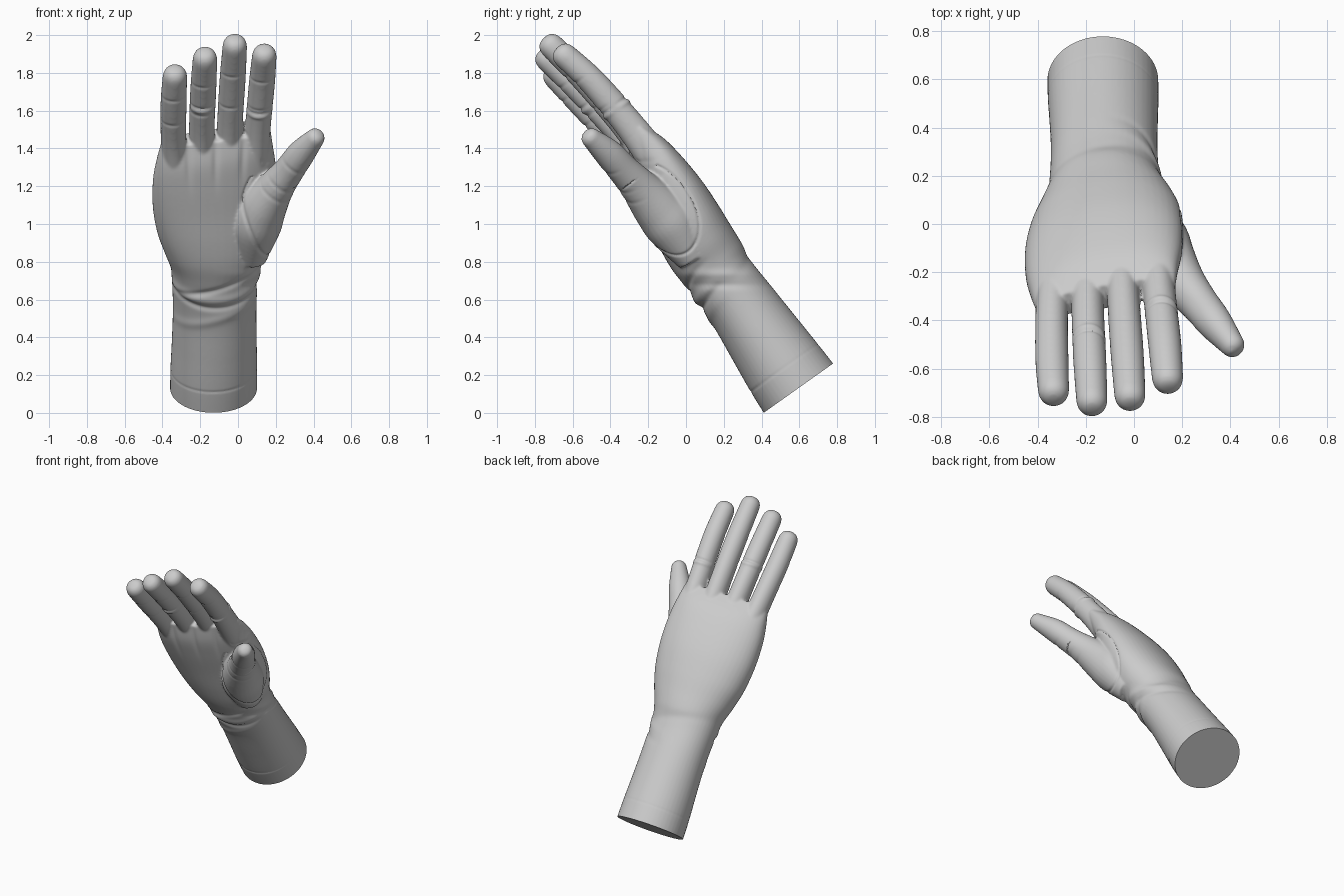
import bpy, bmesh, math
from mathutils import Vector, Matrix

if "Cube" in bpy.data.objects:
    bpy.data.objects.remove(bpy.data.objects["Cube"])

# Built upright (x = across, y = back of hand, z = along the arm), then tilted into place.


def spline(rows, steps=6):
    """Catmull-Rom through rows of numbers."""
    out = []
    n = len(rows)
    for i in range(n - 1):
        p = [rows[max(0, min(n - 1, i + k))] for k in (-1, 0, 1, 2)]
        for j in range(steps):
            u = j / steps
            out.append([0.5 * (2 * b + (c - a) * u + (2 * a - 5 * b + 4 * c - d) * u * u
                               + (3 * b - a - 3 * c + d) * u ** 3) for a, b, c, d in zip(*p)])
    return out + [list(rows[-1])]


def skin(bm, rings):
    """Close a list of coordinate rings into a solid."""
    vs = [[bm.verts.new(p) for p in r] for r in rings]
    n = len(vs[0])
    for a, b in zip(vs, vs[1:]):
        for i in range(n):
            j = (i + 1) % n
            bm.faces.new((a[i], a[j], b[j], b[i]))
    bm.faces.new(vs[0][::-1])
    bm.faces.new(vs[-1])


def palm(bm, rows, n=48):
    """rows: s, left, right, palm side, back side, tilt, squareness"""
    rings = []
    for s, l, r, p, d, k, e in spline(rows):
        ring = []
        for i in range(n):
            a = 2 * math.pi * i / n
            c, q = math.cos(a), math.sin(a)
            x = math.copysign(abs(c) ** (2 / e), c) * (r - l) / 2
            y = math.copysign(abs(q) ** (2 / e), q) * (d - p) / 2
            ring.append((x + (l + r) / 2, y + (d + p) / 2 + k * x, s))
        rings.append(ring)
    skin(bm, rings)


def digit(bm, rows, n=28):
    """rows: x, y, z, radius, depth ratio; blunt rounded tip"""
    pts = spline(rows)
    cen = [Vector(p[:3]) for p in pts]
    rad = [p[3] for p in pts]
    deep = [p[4] for p in pts] + [pts[-1][4]] * 5
    d = (cen[-1] - cen[-2]).normalized()
    tip, r = cen[-1], rad[-1]
    for deg in (20, 40, 60, 75, 86):
        a = math.radians(deg)
        cen.append(tip + d * r * math.sin(a))
        rad.append(r * math.cos(a) ** 0.7)
    rings = []
    for i, c in enumerate(cen):
        t = (cen[min(i + 1, len(cen) - 1)] - cen[max(i - 1, 0)]).normalized()
        u = (Vector((1, 0, 0)) - t * t.x).normalized()
        v = t.cross(u) * deep[i]
        rings.append([c + (u * math.cos(2 * math.pi * k / n) + v * math.sin(2 * math.pi * k / n)) * rad[i]
                      for k in range(n)])
    skin(bm, rings)


bm = bmesh.new()

# forearm, wrist and palm
palm(bm, [
    (-0.06, -.36, .10, -.228, .228, 0, 2),
    (0.12, -.358, .102, -.218, .220, 0, 2),
    (0.32, -.350, .099, -.198, .208, 0, 2),
    (0.52, -.345, .098, -.178, .196, 0, 2.05),
    (0.70, -.350, .106, -.174, .186, .01, 2.1),
    (0.80, -.358, .125, -.178, .200, .04, 2.1),
    (0.91, -.392, .165, -.180, .206, .08, 2.1),
    (1.04, -.430, .195, -.164, .212, .12, 2.1),
    (1.20, -.452, .205, -.134, .210, .16, 2.15),
    (1.37, -.450, .200, -.102, .190, .19, 2.25),
    (1.50, -.430, .184, -.070, .160, .21, 2.4),
    (1.61, -.406, .172, -.020, .105, .22, 2.5)])

# four fingers
fingers = [
    [(.090, .085, 1.38), (.106, .078, 1.65), (.127, .052, 1.95), (.139, .013, 2.145)],
    [(-.050, .070, 1.38), (-.044, .064, 1.65), (-.029, .028, 1.98), (-.017, -.015, 2.228)],
    [(-.188, .035, 1.38), (-.192, .020, 1.65), (-.184, -.025, 1.95), (-.175, -.072, 2.185)],
    [(-.328, .000, 1.38), (-.341, -.018, 1.62), (-.341, -.062, 1.90), (-.334, -.092, 2.085)]]
for f in fingers:
    digit(bm, [(*p, r, k) for p, r, k in zip(f, (.074, .068, .069, .065), (1.28, 1.18, 1.05, 1.02))])

# thumb with its fleshy base
thumb = [(.06, -.05, .88, .09), (.09, -.045, 1.08, .135), (.135, -.055, 1.22, .125),
         (.205, -.07, 1.36, .096), (.270, -.085, 1.475, .080), (.335, -.10, 1.595, .073),
         (.405, -.126, 1.710, .052)]
digit(bm, [(*p, 1.05) for p in thumb])

mesh = bpy.data.meshes.new("hand_blank")
bmesh.ops.recalc_face_normals(bm, faces=bm.faces)
bm.to_mesh(mesh)
bm.free()
blank = bpy.data.objects.new("hand_blank", mesh)
bpy.context.collection.objects.link(blank)

# fuse the parts into one skin
m = blank.modifiers.new("fuse", 'REMESH')
m.mode = 'VOXEL'
m.voxel_size = 0.007
m = blank.modifiers.new("soften", 'SMOOTH')
m.factor = 0.5
m.iterations = 12
dg = bpy.context.evaluated_depsgraph_get()
skin_mesh = bpy.data.meshes.new_from_object(blank.evaluated_get(dg))
bpy.data.objects.remove(blank)


def bump(v, w):
    return math.exp(-(v / w) ** 2)


def finger_at(p):
    def off(f):
        for a, b in zip(f, f[1:]):
            if p.z <= b[2]:
                break
        u = (p.z - a[2]) / (b[2] - a[2])
        return abs(p.x - (a[0] + (b[0] - a[0]) * u))
    return min(range(4), key=lambda i: off(fingers[i]))


def relief(p, nrm):
    """Fabric folds, joint creases and seams."""
    x, y, s = p
    front = max(0, -nrm.y)
    h = 0.0
    # hem and wrist folds
    h -= .002 * bump(s - .13 - .02 * x, .007) * (.4 + front)
    c = x + .12
    if s < 1.0:
        h -= .009 * front * bump(s - .64 - .9 * c * c, .018)
        h += .010 * front * bump(s - .69 - .5 * c * c, .032)
        h -= .008 * front * bump(s - .755 - .3 * c, .018)
        h += .005 * front * bump(s - .56 - .3 * c, .028)
        side = max(0, nrm.x)
        h += .007 * side * bump(s - .74 + .7 * y, .03)
        h -= .006 * side * bump(s - .67 + .7 * y, .025)
        h -= .003 * max(0, nrm.y) * bump(s - .73 + .25 * c, .03)
    # thumb gusset seam
    if s < 1.4 and x > -.02:
        d = math.sqrt((x - .2) ** 2 + (y + .06) ** 2 + ((s - 1.2) / 1.5) ** 2)
        h -= .006 * bump(d - .185, .006)
    # finger creases and bands, kept off the walls between fingers
    if s > 1.62 and x < .22:
        i = finger_at(p)
        top = fingers[i][3][2] + .06
        for frac in (.34, .66):
            h -= .004 * front * bump(s - (1.6 + (top - 1.6) * frac), .010)
        if i in (0, 2):
            band = (1.76, 0, 1.85)[i]
            h += .006 * abs(nrm.y) * bump(s - band, .012)
            h -= .005 * abs(nrm.y) * bump(s - band - .024, .008)
    # thumb joint folds
    if x > .12 and 1.2 < s < 1.6:
        along = (x * .55 + s * .83)
        for q in (1.22, 1.29, 1.43):
            h -= .003 * front * bump(along - q, .012)
    # palm folds running up to the fingers
    if 1.2 < s < 1.64:
        w = bump(s - 1.52, .12) * front
        for q in (-.265, -.118, .03):
            h -= .008 * w * bump(x - q + .25 * (1.6 - s) * (q + .1), .018)
    return nrm * h


bm = bmesh.new()
bm.from_mesh(skin_mesh)
bm.normal_update()
moves = [(v, relief(v.co, v.normal.copy())) for v in bm.verts]
for v, d in moves:
    v.co += d

# flat cut at the cuff
cut = bmesh.ops.bisect_plane(bm, geom=bm.verts[:] + bm.edges[:] + bm.faces[:],
                             plane_co=(0, 0, 0), plane_no=(0, 0, 1), clear_inner=True)
rim = [e for e in cut["geom_cut"] if isinstance(e, bmesh.types.BMEdge)]
bmesh.ops.contextual_create(bm, geom=rim)
bmesh.ops.recalc_face_normals(bm, faces=bm.faces)

# tilt into place
bm.transform(Matrix.Translation((0, .595, .131)) @ Matrix.Rotation(math.radians(35.4), 4, 'X'))
bm.to_mesh(skin_mesh)
bm.free()

hand = bpy.data.objects.new("gloved_hand", skin_mesh)
bpy.context.collection.objects.link(hand)
bpy.context.view_layer.objects.active = hand
hand.select_set(True)
bpy.ops.object.shade_smooth_by_angle(angle=math.radians(40))
